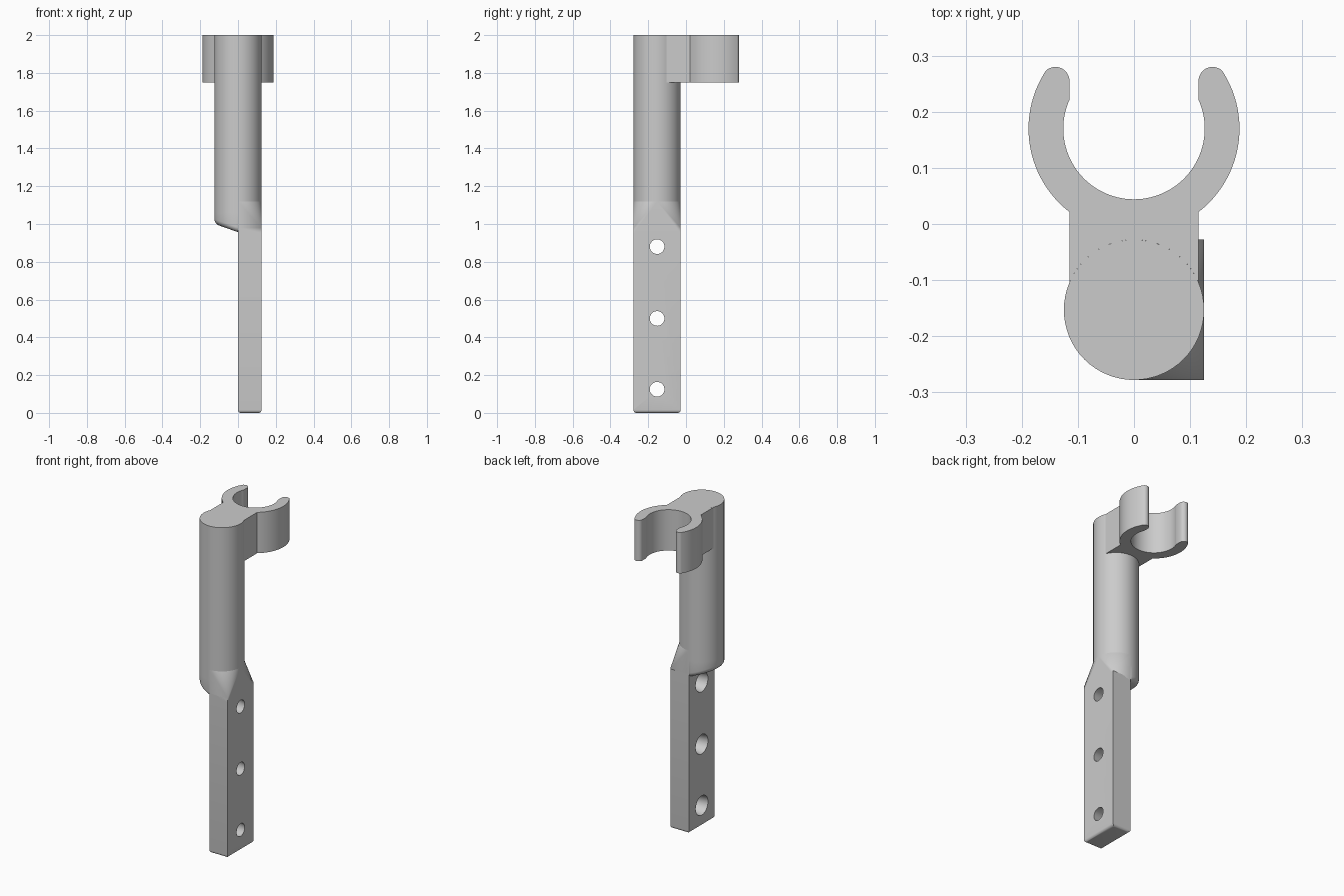
import bpy, bmesh
from math import radians, degrees, sin, cos, acos, pi
from mathutils import Vector, Matrix

if "Cube" in bpy.data.objects:
    bpy.data.objects.remove(bpy.data.objects["Cube"])

grey = bpy.data.materials.new("matte_grey")
grey.use_nodes = True
colour = (0.6, 0.6, 0.6, 1)
grey.diffuse_color = colour
grey.node_tree.nodes["Principled BSDF"].inputs["Base Color"].default_value = colour

POST_Y, POST_R = -0.153, 0.125
RING_Y, RING_IN, RING_OUT = 0.17, 0.126, 0.188
NECK = 0.115          # half width of the bridge and of the clip mouth
TOP, CLIP_LOW, SHOULDER = 2.0, 1.75, 1.12


def arc(cy, r, a0, a1, n, cx=0):
    return [(cx + r * cos(radians(a0 + (a1 - a0) * i / n)),
             cy + r * sin(radians(a0 + (a1 - a0) * i / n))) for i in range(n + 1)]


def finish(bm, name, angle=30):
    bmesh.ops.recalc_face_normals(bm, faces=bm.faces)
    mesh = bpy.data.meshes.new(name)
    bm.to_mesh(mesh)
    bm.free()
    mesh.materials.append(grey)
    obj = bpy.data.objects.new(name, mesh)
    bpy.context.collection.objects.link(obj)
    smooth(obj, angle)
    return obj


def smooth(obj, angle=30):
    bpy.ops.object.select_all(action='DESELECT')
    obj.select_set(True)
    bpy.context.view_layer.objects.active = obj
    bpy.ops.object.shade_smooth_by_angle(angle=radians(angle))


def prism(name, outline, z0, z1):
    bm = bmesh.new()
    face = bm.faces.new([bm.verts.new((x, y, z0)) for x, y in outline])
    new = bmesh.ops.extrude_face_region(bm, geom=[face])["geom"]
    bmesh.ops.translate(bm, vec=(0, 0, z1 - z0),
                        verts=[v for v in new if isinstance(v, bmesh.types.BMVert)])
    return finish(bm, name)


def hull(name, points, angle=30):
    bm = bmesh.new()
    for p in points:
        bm.verts.new(p)
    res = bmesh.ops.convex_hull(bm, input=bm.verts)
    loose = {g for g in res["geom_interior"] + res["geom_unused"]
             if isinstance(g, bmesh.types.BMVert)}
    bmesh.ops.delete(bm, geom=list(loose), context='VERTS')
    return finish(bm, name, angle)


# Round post
prism("post", arc(POST_Y, POST_R, 0, 360, 64)[:-1], 1.06, TOP)

# Slanted, rounded underside of the post
foot = [(x, y, 1.06) for x, y in arc(POST_Y, POST_R, 0, 360, 64)[:-1]]
for i in range(6):
    t = i / 5 * pi / 2
    r = POST_R - 0.025 * (1 - cos(t))
    foot += [(x, y, 0.982 - 0.35 * x - 0.025 * sin(t))
             for x, y in arc(POST_Y, r, 90, 270, 32)]
hull("post_foot", foot, 40)

# Shoulder blending the flat bar into the post
shoulder = [(x, y, SHOULDER) for x, y in arc(POST_Y, POST_R, -90, 90, 32)]
shoulder += [(x, POST_Y + s * POST_R, z) for x in (0, POST_R)
             for s in (-1, 1) for z in (0.95, 0.98)]
hull("shoulder", shoulder, 25)

# Open snap clip with its bridge, wrapped against the post
a = degrees(acos(NECK / POST_R))
b = degrees(acos(NECK / RING_OUT))
c = degrees(acos(NECK / RING_IN))
right = arc(RING_Y, RING_OUT, -b, 32, 24)
right += arc(0.255, 0.025, 45, 180, 12, cx=0.14)
right += arc(RING_Y, RING_IN, c, -90, 32)
left = [(-x, y) for x, y in reversed(right[:-1])]
prism("clip", right + left + arc(POST_Y, POST_R, 180 - a, a, 32), CLIP_LOW, TOP)

# Flat mounting bar with rounded lower end
bm = bmesh.new()
bmesh.ops.create_cube(bm, size=1, matrix=Matrix.Translation((POST_R / 2, POST_Y, 0.4875))
                      @ Matrix.Diagonal((POST_R, 2 * POST_R, 0.975, 1)))
low = [e for e in bm.edges if all(v.co.z < 0.1 for v in e.verts)]
bmesh.ops.bevel(bm, geom=low, offset=0.016, segments=5, profile=0.5, affect='EDGES')
bar = finish(bm, "mounting_bar")

# Tapered screw holes, wider on the inner face
for z in (0.125, 0.5, 0.88):
    bm = bmesh.new()
    bmesh.ops.create_cone(bm, cap_ends=True, segments=40, radius1=0.06, radius2=0.038,
                          depth=POST_R + 0.01,
                          matrix=Matrix.Translation((POST_R / 2, POST_Y, z))
                          @ Matrix.Rotation(pi / 2, 4, 'Y'))
    cutter = finish(bm, "hole_cutter")
    cutter.hide_render = True
    cut = bar.modifiers.new("hole", 'BOOLEAN')
    cut.operation, cut.solver, cut.object = 'DIFFERENCE', 'EXACT', cutter
    bpy.context.view_layer.objects.active = bar
    bpy.ops.object.modifier_apply(modifier=cut.name)
    bpy.data.objects.remove(cutter)
smooth(bar)
